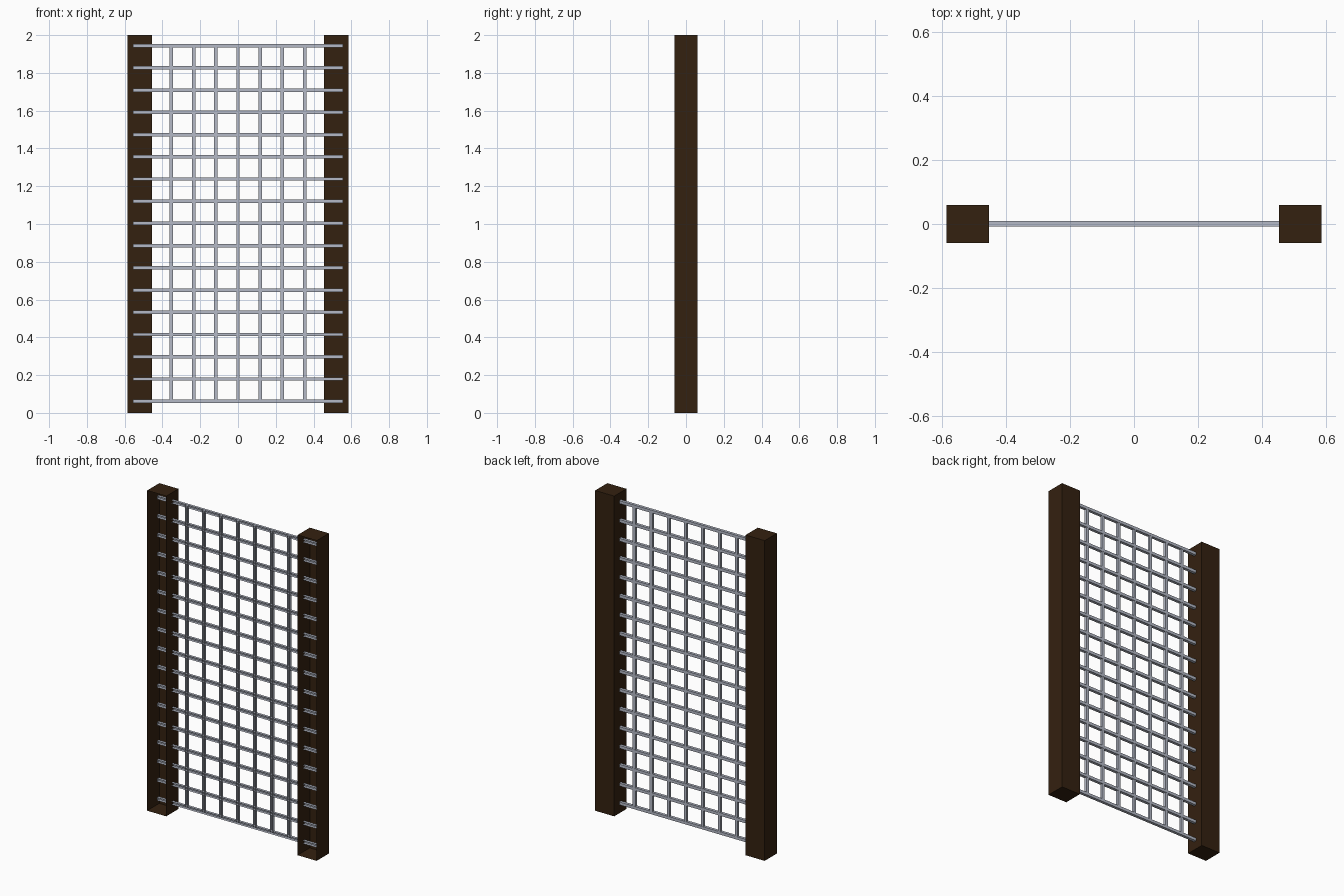
import bpy
import bmesh
from mathutils import Vector

if "Cube" in bpy.data.objects:
    bpy.data.objects.remove(bpy.data.objects["Cube"])


def material(name, rgb):
    m = bpy.data.materials.new(name)
    m.diffuse_color = (*rgb, 1.0)
    m.use_nodes = True
    m.node_tree.nodes["Principled BSDF"].inputs["Base Color"].default_value = m.diffuse_color
    return m


wood = material("dark_wood", (0.034, 0.015, 0.005))
steel = material("pale_steel", (0.46, 0.49, 0.57))


def channels(name, boxes, mat):
    """Boxes given as (centre, size), each left open on the front (-y) side."""
    bm = bmesh.new()
    for centre, size in boxes:
        verts = bmesh.ops.create_cube(bm, size=1.0)["verts"]
        for v in verts:
            v.co = Vector(centre) + Vector(a * b for a, b in zip(v.co, size))
    bm.normal_update()
    front = [f for f in bm.faces if f.normal.y < -0.9]
    bmesh.ops.delete(bm, geom=front, context='FACES')
    mesh = bpy.data.meshes.new(name)
    bm.to_mesh(mesh)
    bm.free()
    mesh.materials.append(mat)
    obj = bpy.data.objects.new(name, mesh)
    bpy.context.collection.objects.link(obj)
    return obj


# Two hollow posts, open at the front
for side, label in ((-1, "left_post"), (1, "right_post")):
    channels(label, [((side * 0.52, 0, 1.0), (0.132, 0.12, 2.0))], wood)

# Lattice: 17 horizontal bars reaching into the posts, 7 upright bars
bottom, top = 0.062, 1.944
step = (top - bottom) / 16
channels("horizontal_bars",
         [((0, 0.001, bottom + i * step), (1.11, 0.018, 0.018)) for i in range(17)],
         steel)
channels("upright_bars",
         [((i * step, 0.001, (bottom + top) / 2), (0.018, 0.016, top - bottom))
          for i in range(-3, 4)],
         steel)
